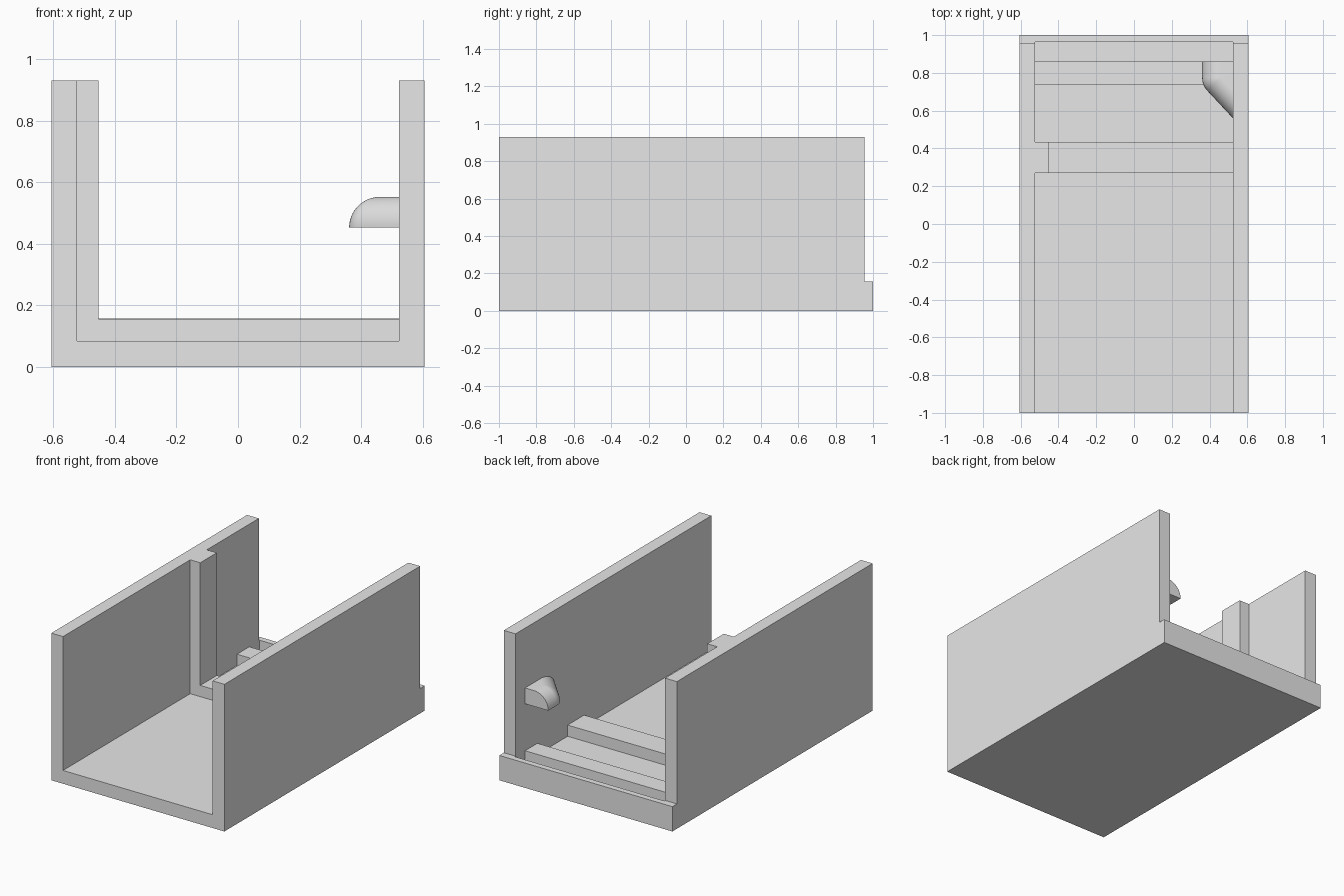
import bpy
import bmesh
from math import sin, cos, pi, radians

if "Cube" in bpy.data.objects:
    bpy.data.objects.remove(bpy.data.objects["Cube"], do_unlink=True)

grey = bpy.data.materials.new("plain grey")
grey.use_nodes = True
grey.diffuse_color = (0.8, 0.8, 0.8, 1)
grey.node_tree.nodes["Principled BSDF"].inputs["Base Color"].default_value = (0.8, 0.8, 0.8, 1)

HALF_W, INNER = 0.605, 0.523      # outer and inner half widths
HEIGHT, FLOOR, RIB = 0.93, 0.084, 0.155


def finish(name, bm):
    bmesh.ops.recalc_face_normals(bm, faces=bm.faces[:])
    mesh = bpy.data.meshes.new(name)
    bm.to_mesh(mesh)
    bm.free()
    mesh.materials.append(grey)
    obj = bpy.data.objects.new(name, mesh)
    bpy.context.collection.objects.link(obj)
    return obj


def box(name, xs, ys, zs):
    bm = bmesh.new()
    bmesh.ops.create_cube(bm, size=1)
    for v in bm.verts:
        v.co = [r[0] if c < 0 else r[1] for c, r in zip(v.co, (xs, ys, zs))]
    return finish(name, bm)


def cut(target, cutter):
    cutter.hide_render = True
    mod = target.modifiers.new("cut", "BOOLEAN")
    mod.operation = "DIFFERENCE"
    mod.solver = "EXACT"
    mod.object = cutter
    bpy.context.view_layer.objects.active = target
    bpy.ops.object.modifier_apply(modifier=mod.name)
    bpy.data.objects.remove(cutter, do_unlink=True)


# Open channel with floor, two side walls and a low lip at the back
channel = box("channel", (-HALF_W, HALF_W), (-1, 1), (0, HEIGHT))
cut(channel, box("channel_cutter", (-INNER, INNER), (-2, 0.963), (FLOOR, 2)))
cut(channel, box("end_cutter", (-1, 1), (0.955, 2), (0.157, 2)))

# Cross ribs on the floor and the post on the right wall
box("front_rib", (-INNER, INNER), (0.27, 0.435), (FLOOR, RIB))
box("back_rib", (-INNER, INNER), (0.737, 0.86), (FLOOR, RIB))
box("wall_post", (-INNER, -0.453), (0.27, 0.435), (RIB, HEIGHT))

# Rounded catch on the left wall: stacked outlines shrinking along a quarter round
R, CX, CY, BACK, BASE = 0.1, 0.461, 0.774, 0.86, 0.452
SLANT = radians(43)
STEPS = 16
bm = bmesh.new()
rings = []
for i in range(STEPS + 1):
    t = pi / 2 * i / STEPS
    r, z = R * cos(t), BASE + R * sin(t)
    outline = [(INNER, BACK), (CX - r, BACK)]
    for k in range(9):
        a = SLANT * k / 8
        outline.append((CX - r * cos(a), CY - r * sin(a)))
    x, y = outline[-1]
    outline.append((INNER, y - (INNER - x) / sin(SLANT) * cos(SLANT)))
    rings.append([bm.verts.new((px, py, z)) for px, py in outline])
for low, high in zip(rings, rings[1:]):
    for j in range(len(low)):
        n = (j + 1) % len(low)
        bm.faces.new((low[j], low[n], high[n], high[j]))
bm.faces.new(rings[0])
bm.faces.new(rings[-1])
bmesh.ops.remove_doubles(bm, verts=bm.verts[:], dist=0.0002)
catch = finish("wall_catch", bm)
bpy.ops.object.select_all(action="DESELECT")
catch.select_set(True)
bpy.context.view_layer.objects.active = catch
bpy.ops.object.shade_smooth_by_angle(angle=radians(30))
